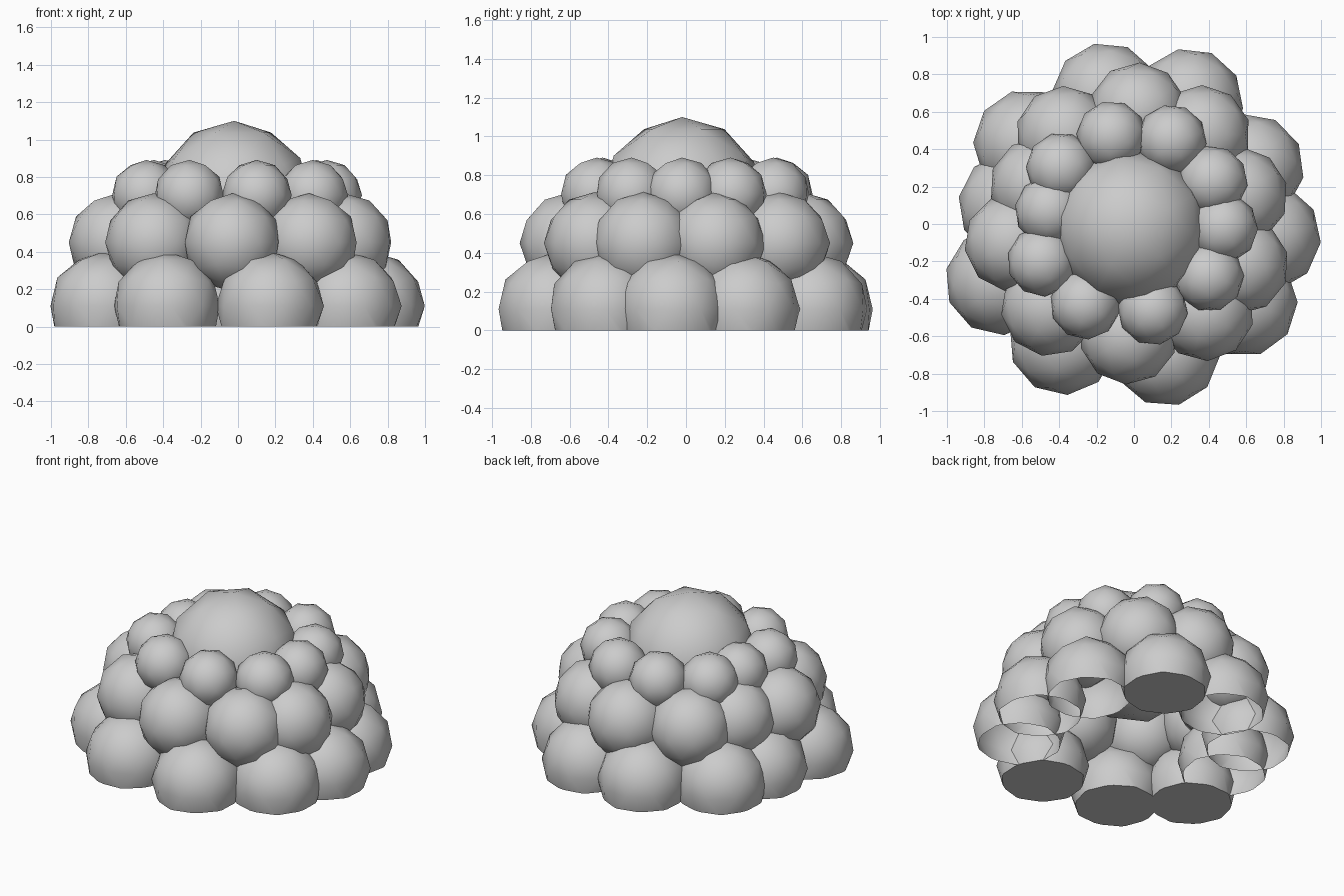
import bpy, bmesh
from math import atan2, pi
from mathutils import Matrix

if "Cube" in bpy.data.objects:
    bpy.data.objects.remove(bpy.data.objects["Cube"])


def lump(name, x, y, z, r, cap=False):
    """Low-poly ball with a vertex facing outward, cut off at ground level."""
    bm = bmesh.new()
    turn = Matrix.Rotation(atan2(y, x) + pi / 10, 4, 'Z')
    bmesh.ops.create_icosphere(bm, subdivisions=2, radius=r,
                               matrix=Matrix.Translation((x, y, z)) @ turn)
    for f in bm.faces:
        f.smooth = True
    if z < r:
        geom = bm.verts[:] + bm.edges[:] + bm.faces[:]
        bmesh.ops.bisect_plane(bm, geom=geom, plane_co=(0, 0, 0),
                               plane_no=(0, 0, 1), clear_inner=True)
        if cap:
            # flat underside with a crisp rim
            rim = [e for e in bm.edges if e.is_boundary]
            bmesh.ops.holes_fill(bm, edges=rim, sides=0)
            bmesh.ops.recalc_face_normals(bm, faces=bm.faces[:])
            for e in rim:
                e.smooth = False
    mesh = bpy.data.meshes.new(name)
    bm.to_mesh(mesh)
    bm.free()
    obj = bpy.data.objects.new(name, mesh)
    bpy.context.collection.objects.link(obj)
    return obj


# Bottom ring: x, y, closed underside
base = [(.71, -.07, 0), (.62, .30, 0), (.295, .65, 1), (-.15, .68, 0), (-.57, .43, 0),
        (-.65, .10, 0), (-.72, -.305, 1), (-.38, -.625, 1), (.17, -.685, 1), (.585, -.42, 0)]
for i, (x, y, cap) in enumerate(base):
    lump(f"bottom_lump_{i}", x, y, .11, .29, bool(cap))

# Middle ring
middle = [(.56, .15), (.36, .48), (.02, .60), (-.37, .475), (-.51, .20),
          (-.645, -.10), (-.45, -.445), (-.03, -.595), (.38, -.47), (.565, -.22)]
for i, (x, y) in enumerate(middle):
    lump(f"middle_lump_{i}", x, y, .45, .263)

# Upper ring
upper = [(.475, -.02), (.42, .23), (.20, .45), (-.12, .47), (-.39, .30),
         (-.45, .07), (-.49, -.20), (-.26, -.43), (.10, -.46), (.40, -.28)]
for i, (x, y) in enumerate(upper):
    lump(f"upper_lump_{i}", x, y, .703, .188)

# Large ball on top
lump("crown_lump", -.02, -.02, .68, .42)
